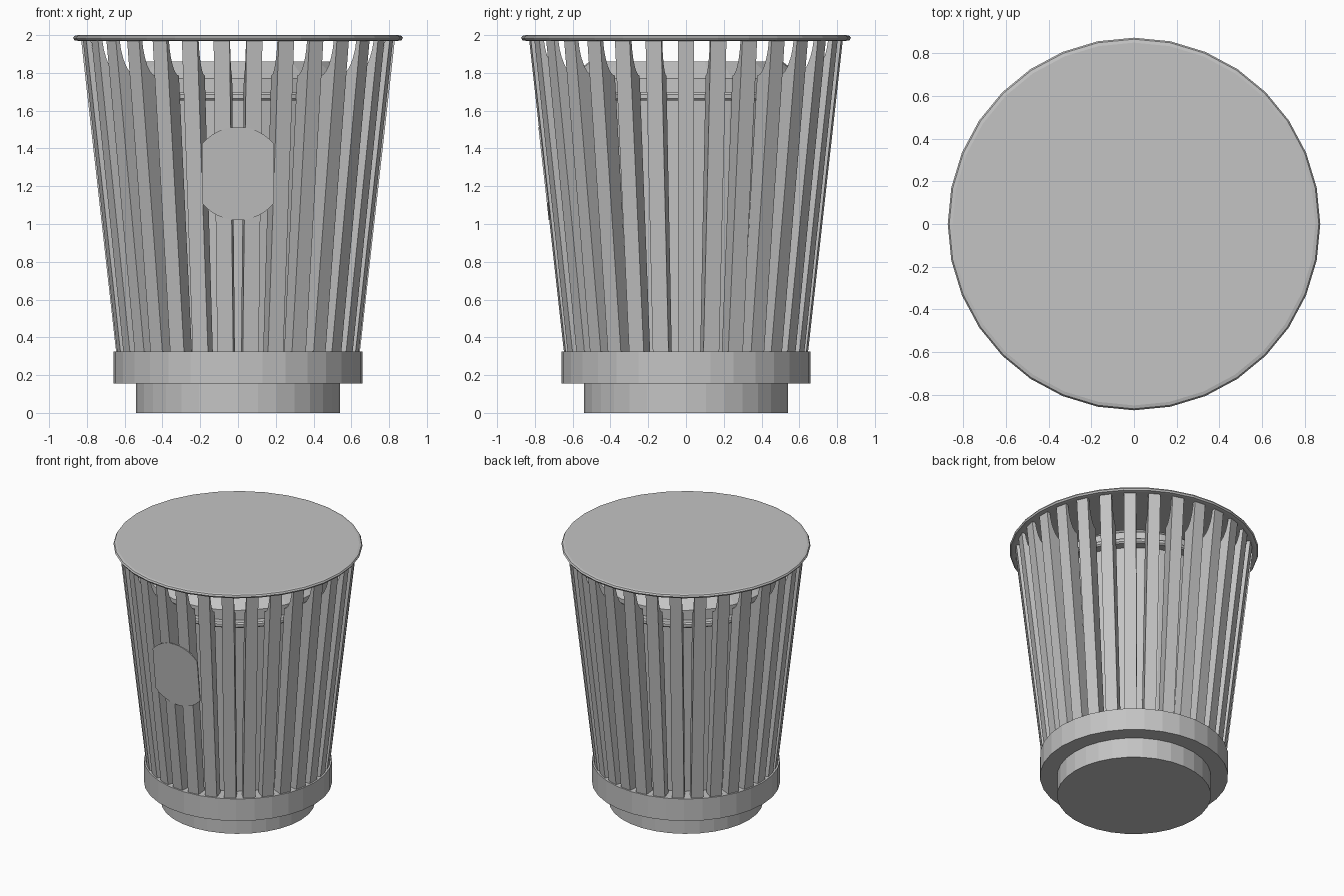
import bpy, bmesh, math
from mathutils import Matrix

SLATS = 30

old = bpy.data.objects.get("Cube")
if old:
    bpy.data.objects.remove(old, do_unlink=True)

grey = bpy.data.materials.new("painted grey metal")
grey.use_nodes = True
grey.diffuse_color = (0.55, 0.55, 0.55, 1)
grey.node_tree.nodes["Principled BSDF"].inputs["Base Color"].default_value = grey.diffuse_color


def make_object(name, bm):
    bmesh.ops.recalc_face_normals(bm, faces=bm.faces)
    mesh = bpy.data.meshes.new(name)
    bm.to_mesh(mesh)
    bm.free()
    mesh.materials.append(grey)
    obj = bpy.data.objects.new(name, mesh)
    bpy.context.collection.objects.link(obj)
    return obj


def lathe(name, profile, sides=32):
    """Closed solid of revolution from (radius, height) pairs."""
    bm = bmesh.new()
    rings = []
    for r, z in profile:
        rings.append([bm.verts.new((r * math.sin(math.tau * i / sides),
                                    -r * math.cos(math.tau * i / sides), z))
                      for i in range(sides)])
    for low, high in zip(rings, rings[1:]):
        for i in range(sides):
            j = (i + 1) % sides
            bm.faces.new((low[i], low[j], high[j], high[i]))
    bm.faces.new(rings[0])
    bm.faces.new(rings[-1])
    return make_object(name, bm)


def prism(bm, outline, offset):
    """Extrude a flat outline of 3D points by an offset vector."""
    face = bm.faces.new([bm.verts.new(p) for p in outline])
    new = bmesh.ops.extrude_face_region(bm, geom=[face])["geom"]
    verts = [v for v in new if isinstance(v, bmesh.types.BMVert)]
    bmesh.ops.translate(bm, verts=verts, vec=offset)
    return verts


def slat_radius(z):
    return 0.645 + (z - 0.32) * 0.112


# Stepped foot and collar
lathe("foot", [(0.54, 0), (0.54, 0.16)])
lathe("base_collar", [(0.66, 0.155), (0.66, 0.325)])

# Inner bin with a bead and sloping shoulder
lathe("inner_bin", [(0.53, 0.3), (0.61, 1.66)])
lathe("bin_bead", [(0.6, 1.655), (0.675, 1.655), (0.685, 1.665),
                   (0.685, 1.685), (0.675, 1.695), (0.6, 1.695)])
lathe("bin_shoulder", [(0.63, 1.69), (0.63, 1.77), (0.51, 1.86)])

# Round cover with a rolled edge
lathe("top_cover", [(0.85, 1.97), (0.866, 1.973), (0.873, 1.985),
                    (0.866, 1.996), (0.85, 2.0)])

# Leaning slats whose inner edge curves outward near the top
width = 0.085
outline = [(0.56, 0.3), (slat_radius(0.3), 0.3), (slat_radius(1.975), 1.975)]
for k in range(7):
    a = math.pi / 2 * k / 6
    z = 1.975 - 0.19 * math.sin(a)
    depth = 0.025 + 0.085 * (1 - math.cos(a))
    outline.append((slat_radius(z) - depth, z))
bm = bmesh.new()
prism(bm, [(-width / 2, -r, z) for r, z in outline], (width, 0, 0))
bmesh.ops.rotate(bm, verts=bm.verts, matrix=Matrix.Rotation(math.pi / SLATS, 3, "Z"))
first = bm.faces[:] + bm.edges[:] + bm.verts[:]
for i in range(1, SLATS):
    copy = bmesh.ops.duplicate(bm, geom=first)["geom"]
    bmesh.ops.rotate(bm, verts=[v for v in copy if isinstance(v, bmesh.types.BMVert)],
                     matrix=Matrix.Rotation(math.tau * i / SLATS, 3, "Z"))
make_object("slats", bm)

# Round plate with trimmed sides, leaning with the front slats
radius, trim, mid = 0.247, 0.19, 1.267
limit = math.acos(trim / radius)
bm = bmesh.new()
points = []
for start in (limit, limit + math.pi):
    for k in range(13):
        a = start + (math.pi - 2 * limit) * k / 12
        z = mid + radius * math.sin(a)
        points.append((radius * math.cos(a), -slat_radius(z) - 0.003, z))
prism(bm, points, (0, 0.009, 0))
make_object("front_plate", bm)
